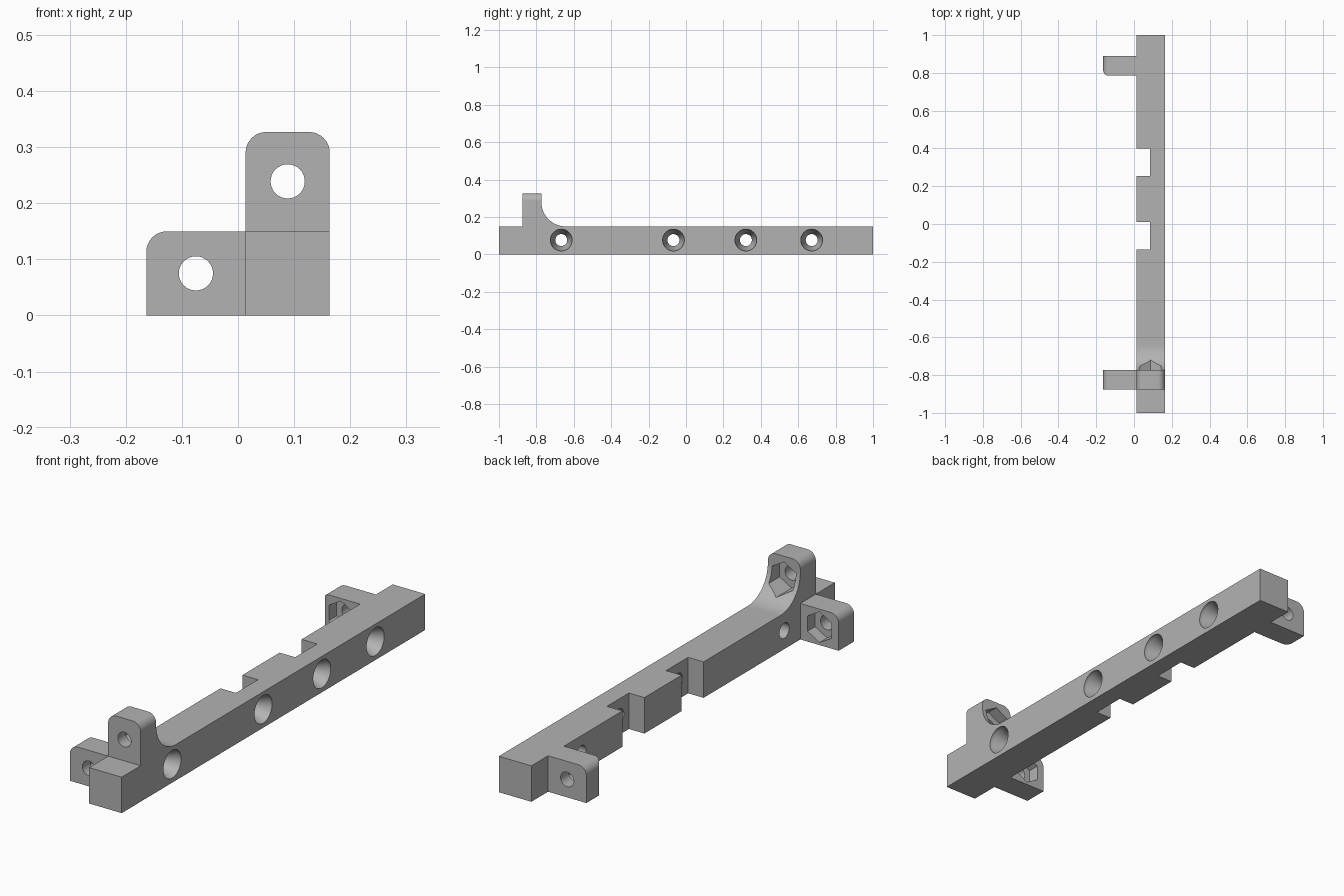
import bpy, bmesh
from math import sin, cos, pi, radians
from mathutils import Vector, Matrix

if "Cube" in bpy.data.objects:
    bpy.data.objects.remove(bpy.data.objects["Cube"], do_unlink=True)

grey = bpy.data.materials.new("plain grey")
grey.use_nodes = True
grey.diffuse_color = (0.45, 0.45, 0.45, 1)
grey.node_tree.nodes["Principled BSDF"].inputs["Base Color"].default_value = grey.diffuse_color

# Main dimensions
OUT, IN = 0.1635, 0.0135      # outer and inner side of the beam
H, TOP = 0.15, 0.327          # beam height, upright tab height
ROUND, FILLET = 0.037, 0.13
HOLE, NUT = 0.0305, 0.064     # bolt hole and hexagon radius
NUT_DEPTH = 0.05
AXES = {"x": Vector((1, 0, 0)), "y": Vector((0, 1, 0)), "z": Vector((0, 0, 1))}


def finish(name, bm):
    bmesh.ops.recalc_face_normals(bm, faces=bm.faces)
    mesh = bpy.data.meshes.new(name)
    bm.to_mesh(mesh)
    bm.free()
    mesh.materials.append(grey)
    obj = bpy.data.objects.new(name, mesh)
    bpy.context.collection.objects.link(obj)
    return obj


def extrude(points, shift):
    bm = bmesh.new()
    face = bm.faces.new([bm.verts.new(p) for p in points])
    new = bmesh.ops.extrude_face_region(bm, geom=[face])["geom"]
    bmesh.ops.translate(bm, vec=shift, verts=[v for v in new if isinstance(v, bmesh.types.BMVert)])
    return bm


def round_edges(bm, rule, radius):
    edges = [e for e in bm.edges if rule((e.verts[0].co + e.verts[1].co) / 2,
                                         (e.verts[1].co - e.verts[0].co).normalized())]
    bmesh.ops.bevel(bm, geom=edges, offset=radius, segments=8, profile=0.5, affect='EDGES')


def lathe_cutter(axis, start, rings, sides):
    """Cutter through rings of (distance along axis, radius) from start."""
    d = AXES[axis]
    u = AXES["z"]
    w = d.cross(u)
    bm = bmesh.new()
    loops = []
    for dist, r in rings:
        loops.append([bm.verts.new(Vector(start) + d * dist + r * (u * cos(2 * pi * i / sides) + w * sin(2 * pi * i / sides)))
                      for i in range(sides)])
    for a, b in zip(loops, loops[1:]):
        for i in range(sides):
            j = (i + 1) % sides
            bm.faces.new((a[i], a[j], b[j], b[i]))
    bm.faces.new(loops[0])
    bm.faces.new(loops[-1])
    return finish("cutter", bm)


def cut(obj, cutters):
    for c in cutters:
        mod = obj.modifiers.new("cut", 'BOOLEAN')
        mod.operation, mod.solver, mod.object = 'DIFFERENCE', 'EXACT', c
        bpy.context.view_layer.objects.active = obj
        bpy.ops.object.modifier_apply(modifier=mod.name)
        bpy.data.objects.remove(c, do_unlink=True)


def smooth(obj):
    bpy.ops.object.select_all(action='DESELECT')
    obj.select_set(True)
    bpy.context.view_layer.objects.active = obj
    bpy.ops.object.shade_smooth_by_angle(angle=radians(30))


def nut_cutters(x, z, y0, y1, pocket_start, pocket_end):
    return [lathe_cutter("y", (x, 0, z), [(y0 - 0.1, HOLE), (y1 + 0.1, HOLE)], 32),
            lathe_cutter("y", (x, 0, z), [(pocket_start, NUT), (pocket_end, NUT)], 6)]


# Beam with two notches in its inner side
outline = [(OUT, -1), (OUT, 1), (IN, 1)]
for y0, y1 in ((0.255, 0.4), (-0.135, 0.01)):
    outline += [(IN, y1), (0.085, y1), (0.085, y0), (IN, y0)]
outline.append((IN, -1))
beam = finish("beam", extrude([(x, y, 0) for x, y in outline], (0, 0, H)))

# Countersunk screw holes across the beam
cut(beam, [lathe_cutter("x", (0, y, 0.077),
                        [(-0.05, 0.032), (OUT - 0.06, 0.032), (OUT - 0.015, 0.058), (OUT + 0.02, 0.058)], 40)
           for y in (-0.667, -0.067, 0.32, 0.672)])
smooth(beam)

# Upright tab with a curved foot
F0, F1 = -0.875, -0.773
profile = [(F0, H), (F0, TOP), (F1, TOP)]
for i in range(17):
    a = pi + pi / 2 * i / 16
    profile.append((F1 + FILLET + FILLET * cos(a), H + FILLET + FILLET * sin(a)))
bm = extrude([(IN, y, z) for y, z in profile], (OUT - IN, 0, 0))
round_edges(bm, lambda m, d: abs(d.y) > 0.9 and m.z > TOP - 0.001, ROUND)
upright = finish("upright_tab", bm)
mid = (IN + OUT) / 2
cut(upright, nut_cutters(mid, 0.239, F0, F1, F1 - NUT_DEPTH, F1 + 0.2))
smooth(upright)

# Side tabs, nut pockets facing each other
for name, y0, y1 in (("front_side_tab", F0, F1), ("back_side_tab", 0.785, 0.89)):
    back = y0 > 0
    bm = extrude([(-OUT, y0, 0), (IN, y0, 0), (IN, y1, 0), (-OUT, y1, 0)], (0, 0, H))
    round_edges(bm, lambda m, d: abs(d.y) > 0.9 and m.x < 0 and m.z > H - 0.001, ROUND)
    tab = finish(name, bm)
    if back:
        # Rounded inner upright corner, cut with a quarter-round sliver
        r = 0.03
        arc = [(-OUT + r - r * sin(pi / 2 * i / 8), y0 + r - r * cos(pi / 2 * i / 8)) for i in range(9)]
        arc += [(-OUT - 0.02, y0 + r), (-OUT - 0.02, y0 - 0.02), (-OUT + r, y0 - 0.02)]
        cut(tab, [finish("cutter", extrude([(x, y, -0.1) for x, y in arc], (0, 0, 0.4)))])
    pocket = (y0 - 0.1, y0 + NUT_DEPTH) if back else (y1 - NUT_DEPTH, y1 + 0.1)
    cut(tab, nut_cutters(-0.075, 0.075, y0, y1, *pocket))
    smooth(tab)
